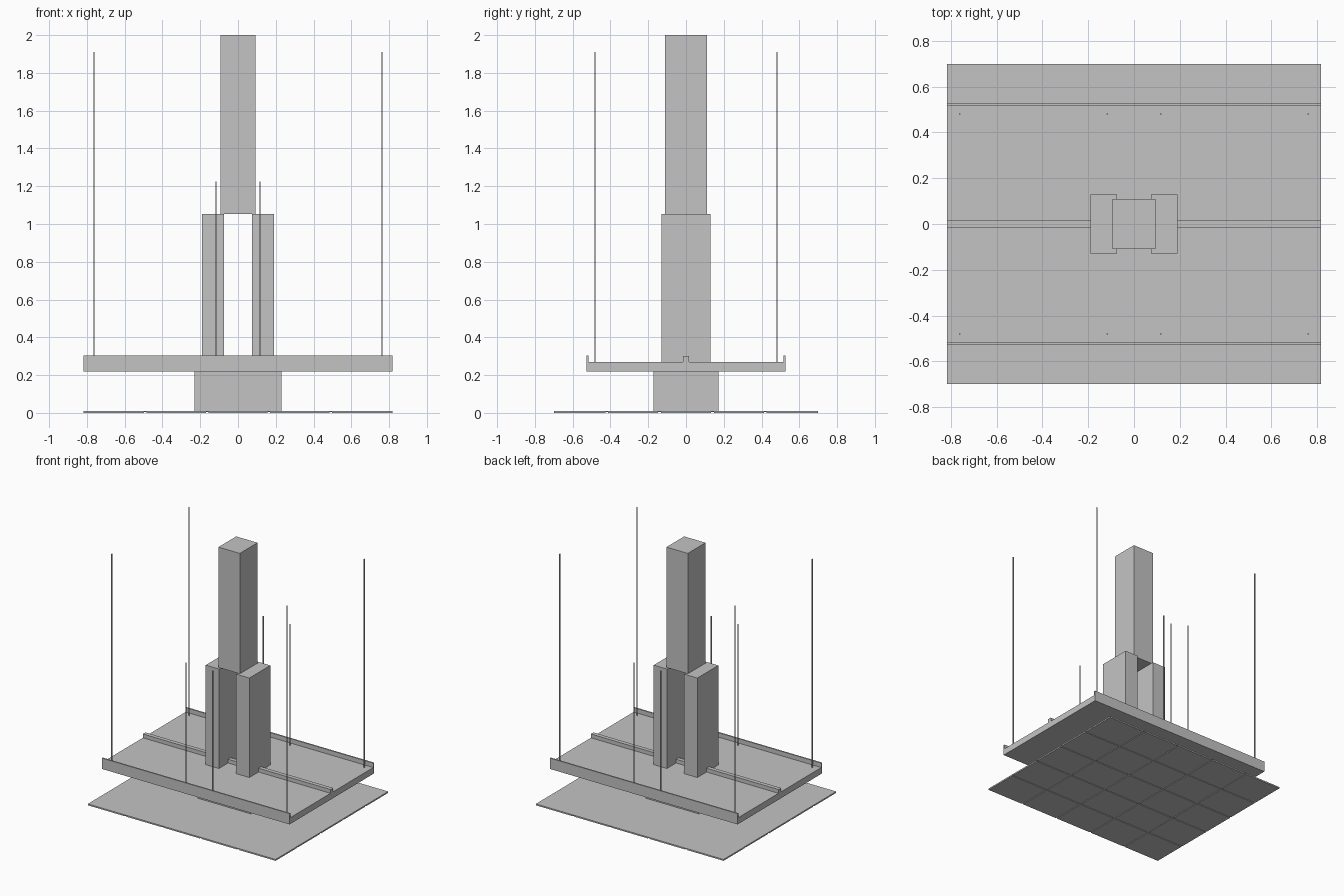
import bpy
import bmesh

cube = bpy.data.objects.get("Cube")
if cube:
    bpy.data.objects.remove(cube, do_unlink=True)

# One plain grey for the whole model
GREY = (0.55, 0.55, 0.55, 1.0)
grey = bpy.data.materials.new("plain grey")
grey.use_nodes = True
grey.diffuse_color = GREY
grey.node_tree.nodes["Principled BSDF"].inputs["Base Color"].default_value = GREY


def finish(name, bm):
    bmesh.ops.recalc_face_normals(bm, faces=bm.faces)
    mesh = bpy.data.meshes.new(name)
    bm.to_mesh(mesh)
    bm.free()
    mesh.materials.append(grey)
    obj = bpy.data.objects.new(name, mesh)
    bpy.context.collection.objects.link(obj)
    return obj


def add_box(bm, x, y, z):
    """Add a box from (low, high) pairs on each axis."""
    verts = bmesh.ops.create_cube(bm, size=1)["verts"]
    for v in verts:
        v.co = [a + (b - a) * (c + 0.5) for (a, b), c in zip((x, y, z), v.co)]


def box(name, x, y, z):
    bm = bmesh.new()
    add_box(bm, x, y, z)
    return finish(name, bm)


HALF_X, HALF_Y = 0.817, 0.70
SLAB_LOW, SLAB_TOP = 0.005, 0.011
DECK_LOW, DECK_TOP = 0.22, 0.27

# Ground slab with a grid of tiles beneath it
box("ground_slab", (-HALF_X, HALF_X), (-HALF_Y, HALF_Y), (SLAB_LOW, SLAB_TOP))
TILES, GAP = 5, 0.007
step_x, step_y = 2 * HALF_X / TILES, 2 * HALF_Y / TILES
tiles = bmesh.new()
for i in range(TILES):
    for j in range(TILES):
        x0, y0 = -HALF_X + i * step_x, -HALF_Y + j * step_y
        add_box(tiles,
                (x0 + GAP * (i > 0), x0 + step_x - GAP * (i < TILES - 1)),
                (y0 + GAP * (j > 0), y0 + step_y - GAP * (j < TILES - 1)),
                (0, SLAB_LOW))
finish("ground_tiles", tiles)

# Pedestal under the deck
box("pedestal", (-0.23, 0.23), (-0.172, 0.172), (SLAB_TOP, DECK_LOW))

# Deck: half profile mirrored, with edge kerbs and a central ridge
half = [(0.016, 0.30), (0.016, DECK_TOP), (0.515, DECK_TOP),
        (0.515, 0.305), (0.526, 0.305), (0.526, DECK_LOW)]
profile = half + [(-y, z) for y, z in reversed(half)]
deck = bmesh.new()
end = deck.faces.new([deck.verts.new((-HALF_X, y, z)) for y, z in profile])
side = bmesh.ops.extrude_face_region(deck, geom=[end])["geom"]
bmesh.ops.translate(deck, vec=(2 * HALF_X, 0, 0),
                    verts=[g for g in side if isinstance(g, bmesh.types.BMVert)])
finish("deck", deck)

# Two tower legs and the upper tower resting on them
for label, s in (("left", 1), ("right", -1)):
    box(f"{label}_tower_leg", sorted((s * 0.075, s * 0.19)),
        (-0.13, 0.13), (DECK_TOP, 1.053))
box("upper_tower", (-0.093, 0.093), (-0.11, 0.11), (1.053, 2.0))

# Thin upright rods: tall at the corners, short near the middle
R = 0.003
for kind, px, top in (("tall", 0.762, 1.91), ("short", 0.117, 1.225)):
    for label, sx in (("left", 1), ("right", -1)):
        for end_name, sy in (("front", -1), ("back", 1)):
            x, y = sx * px, sy * 0.481
            box(f"{kind}_rod_{end_name}_{label}",
                (x - R, x + R), (y - R, y + R), (DECK_TOP, top))
